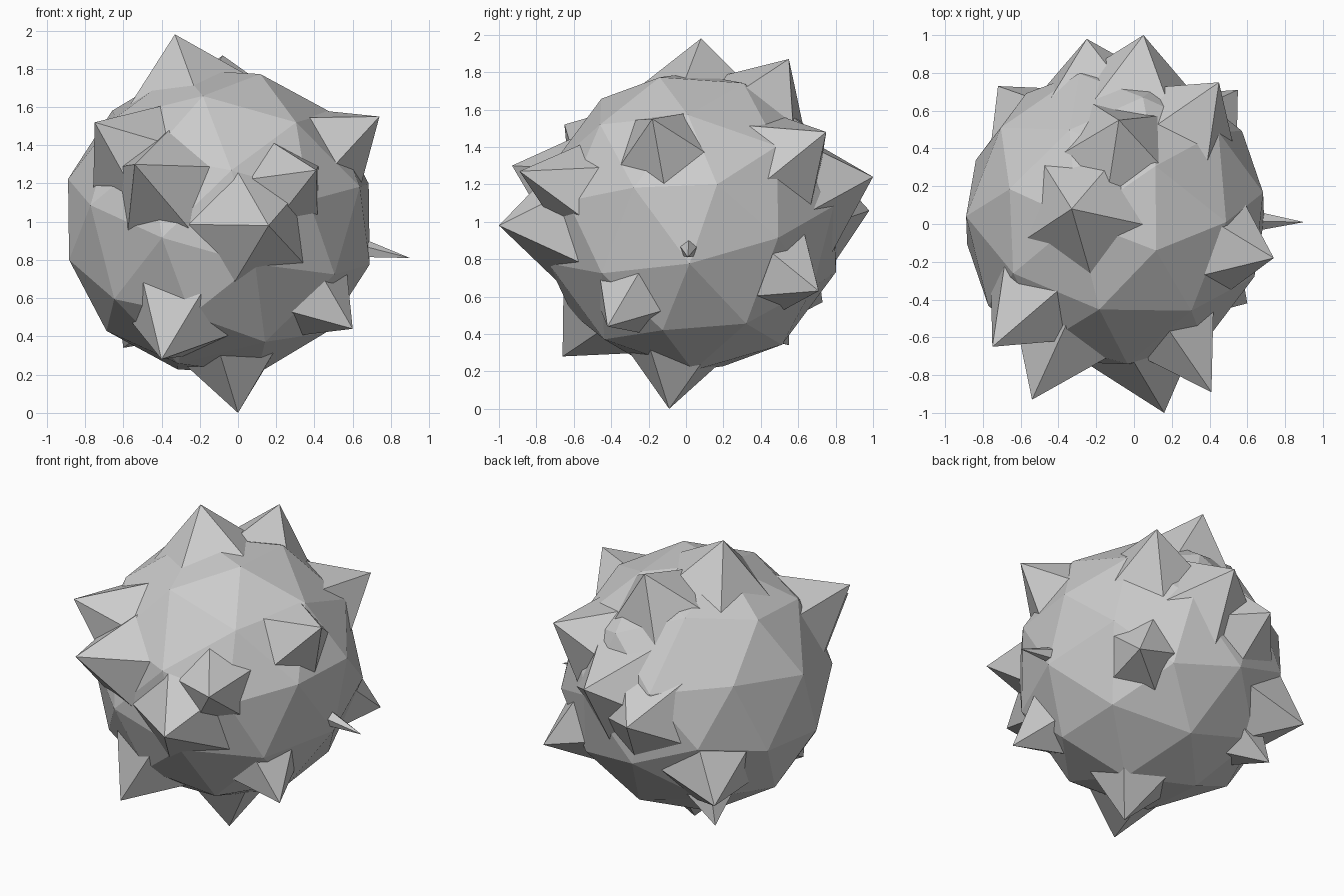
import bpy, math
from mathutils import Vector, Euler

if "Cube" in bpy.data.objects:
    bpy.data.objects.remove(bpy.data.objects["Cube"])

CENTER = Vector((-0.1, 0.03, 1.0))

# Low-poly boulder core
bpy.ops.mesh.primitive_ico_sphere_add(subdivisions=2, radius=0.82, location=CENTER,
                                      rotation=(0.28, 0.2, 0.3))
bpy.context.object.name = "core"


def spike(name, tip, radius, sides=5, turn=0.0, base=0.68):
    """Pointed cone growing outward from the core and ending at tip."""
    tip = Vector(tip)
    axis = tip - CENTER
    length = axis.length - base
    axis.normalize()
    quat = axis.to_track_quat('Z', 'Y')
    bpy.ops.mesh.primitive_cone_add(vertices=sides, radius1=radius, radius2=0, depth=length,
                                    location=tip - axis * length / 2)
    ob = bpy.context.object
    ob.name = name
    ob.rotation_euler = (quat @ Euler((0, 0, turn)).to_quaternion()).to_euler()


# Spikes: tip position and base radius
spikes = [
    ((-0.33, 0.08, 1.98), 0.36),
    ((-0.08, 0.55, 1.87), 0.34),
    ((0.00, -0.09, 0.00), 0.30),
    ((0.74, -0.18, 1.55), 0.30),
    ((0.60, -0.42, 0.44), 0.27),
    ((-0.40, -0.66, 0.28), 0.32),
    ((0.16, -1.00, 0.98), 0.36),
    ((0.41, -0.89, 1.27), 0.28),
    ((-0.54, -0.93, 1.30), 0.33),
    ((-0.75, -0.65, 1.52), 0.33),
    ((0.55, 0.71, 0.63), 0.28),
    ((0.45, 0.75, 1.48), 0.32),
    ((0.05, 1.00, 1.24), 0.36),
    ((-0.25, 0.98, 1.06), 0.36),
    ((-0.72, 0.73, 0.57), 0.33),
    ((-0.60, 0.55, 0.34), 0.22),
]
for i, (tip, r) in enumerate(spikes):
    spike(f"spike_{i + 1}", tip, r, turn=i * 1.1)

# Thin thorn on the right side
spike("thorn", (0.90, 0.01, 0.81), 0.07)
